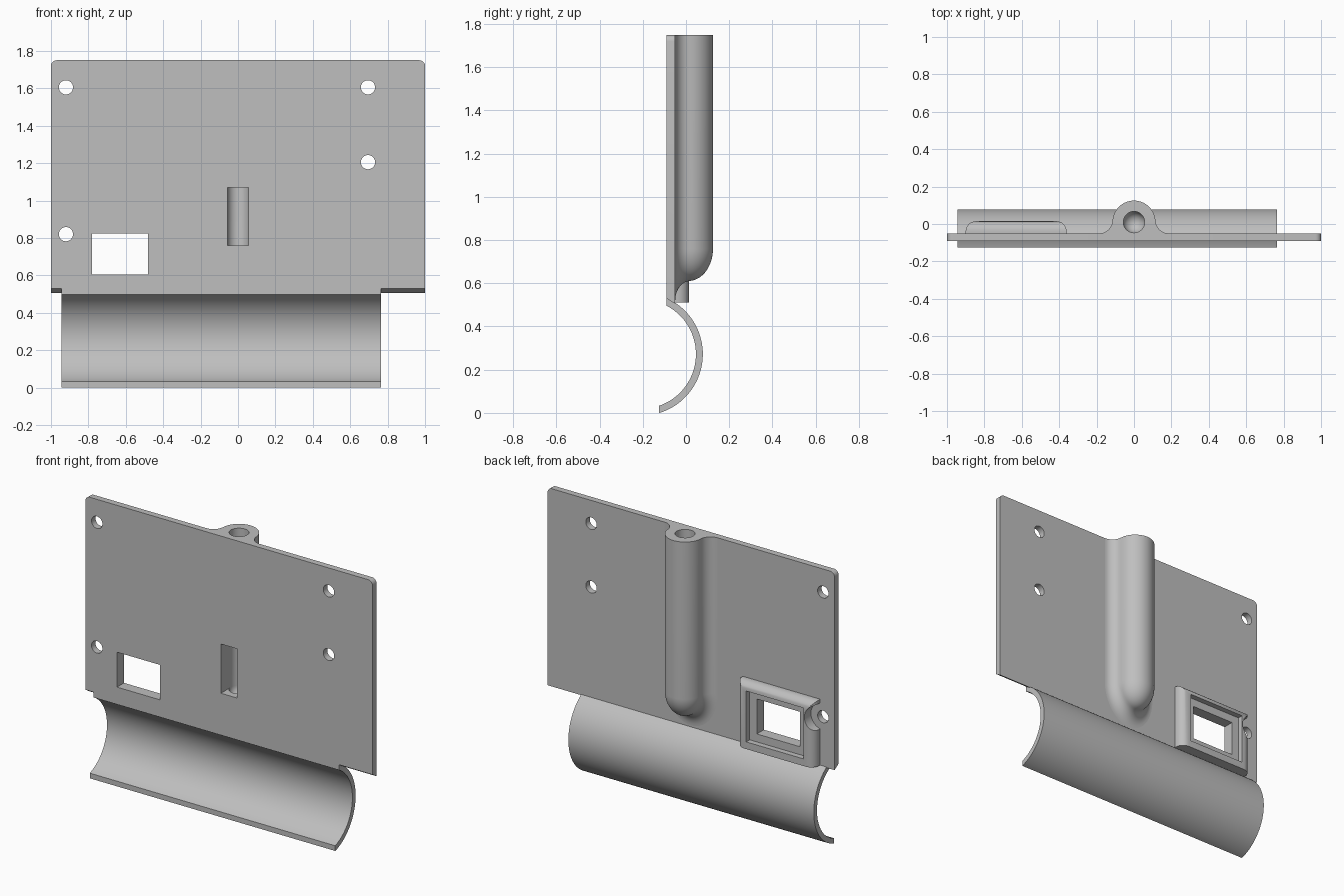
import bpy, bmesh
from math import sin, cos, pi, acos, asin, hypot
from mathutils import Matrix, Vector

if "Cube" in bpy.data.objects:
    bpy.data.objects.remove(bpy.data.objects["Cube"], do_unlink=True)

grey = bpy.data.materials.new("plain_grey")
grey.use_nodes = True
grey.diffuse_color = (0.52, 0.52, 0.52, 1)
grey.node_tree.nodes["Principled BSDF"].inputs["Base Color"].default_value = grey.diffuse_color

FRONT, BACK, TOP = -0.09, -0.05, 1.75      # plate faces
BORE_Y, BORE_R, BORE_END = 0.01, 0.057, 0.76
ARC_Y, ARC_Z, ARC_R, ARC_IN = -0.207, 0.272, 0.285, 0.253


def finish(bm, name):
    bmesh.ops.recalc_face_normals(bm, faces=bm.faces[:])
    me = bpy.data.meshes.new(name)
    bm.to_mesh(me)
    bm.free()
    me.materials.append(grey)
    ob = bpy.data.objects.new(name, me)
    bpy.context.collection.objects.link(ob)
    return ob


def box_mesh(x0, x1, y0, y1, z0, z1):
    bm = bmesh.new()
    size = Matrix.Diagonal((x1 - x0, y1 - y0, z1 - z0, 1))
    mid = Matrix.Translation(((x0 + x1) / 2, (y0 + y1) / 2, (z0 + z1) / 2))
    bmesh.ops.create_cube(bm, size=1, matrix=mid @ size)
    return bm


def box(name, *bounds):
    return finish(box_mesh(*bounds), name)


def pin(name, x, z, r):
    """Cylinder along y."""
    bm = bmesh.new()
    m = Matrix.Translation((x, 0, z)) @ Matrix.Rotation(pi / 2, 4, "X")
    bmesh.ops.create_cone(bm, cap_ends=True, segments=32, radius1=r, radius2=r, depth=0.6, matrix=m)
    return finish(bm, name)


def cut(ob, make, *args):
    """Subtract a temporary cutter."""
    cutter = make("cutter", *args)
    cutter.hide_render = True
    mod = ob.modifiers.new("cut", "BOOLEAN")
    mod.operation, mod.solver, mod.object = "DIFFERENCE", "EXACT", cutter
    bpy.context.view_layer.objects.active = ob
    bpy.ops.object.modifier_apply(modifier=mod.name)
    bpy.data.objects.remove(cutter, do_unlink=True)


def bore(name):
    """Round hole with a hemispherical end."""
    bm = bmesh.new()
    pts = [(0, 1.9), (BORE_R, 1.9)]
    pts += [(BORE_R * cos(i * pi / 16), BORE_END - BORE_R * sin(i * pi / 16)) for i in range(9)]
    vs = [bm.verts.new((r, BORE_Y, z)) for r, z in pts]
    es = [bm.edges.new(p) for p in zip(vs, vs[1:])]
    bmesh.ops.spin(bm, geom=vs + es, cent=(0, BORE_Y, 0), axis=(0, 0, 1), angle=2 * pi, steps=32)
    bmesh.ops.remove_doubles(bm, verts=bm.verts[:], dist=1e-4)
    return finish(bm, name)


# Plate with rounded top corners and a sloped lower edge
bm = box_mesh(-1, 1, FRONT, BACK, 0.505, TOP)
for v in bm.verts:
    if v.co.z < 1 and v.co.y < -0.07:
        v.co.z = 0.53
corners = [e for e in bm.edges if all(v.co.z > 1 for v in e.verts)
           and abs(e.verts[0].co.x - e.verts[1].co.x) < 0.01]
bmesh.ops.bevel(bm, geom=corners, offset=0.03, segments=6, profile=0.5, affect="EDGES")
plate = finish(bm, "plate")

# Half profile of the ridge: round crown, then a fillet to the plate
crown = 0.115
profile = [(crown * sin(a), BORE_Y + crown * cos(a)) for a in [i * 1.48 / 14 for i in range(15)]]
profile += [(0.185 - 0.07 * cos(a), 0.02 - 0.07 * sin(a)) for a in [i * pi / 20 for i in range(1, 11)]]

# Ridge around the bore, with a rounded lower end
bm = bmesh.new()
stretch, steps = 1.3, 32


def section(c, s, z):
    return [bm.verts.new((d * c, y, z - d * s * stretch)) for d, y in profile]


rows = [section(1, 0, TOP)]
rows += [section(cos(i * pi / steps), sin(i * pi / steps), BORE_END) for i in range(steps + 1)]
rows += [section(-1, 0, TOP)]
for a, b in zip(rows, rows[1:]):
    for i in range(len(profile) - 1):
        bm.faces.new((a[i], a[i + 1], b[i + 1], b[i]))
bm.faces.new(rows[0][::-1] + rows[-1][1:])
bm.faces.new([r[-1] for r in rows])
bmesh.ops.remove_doubles(bm, verts=bm.verts[:], dist=1e-5)
ridge = finish(bm, "bore_ridge")
cut(ridge, bore)

# Window frame, rounded on top and sides
bm = box_mesh(-0.90, -0.36, BACK, 0.015, 0.51, 0.925)
rim = [e for e in bm.edges if all(v.co.y > 0 for v in e.verts)
       and any(v.co.z > 0.8 for v in e.verts)]
bmesh.ops.bevel(bm, geom=rim, offset=0.055, segments=8, profile=0.5, affect="EDGES")
frame = finish(bm, "window_frame")
cut(frame, box, -0.83, -0.43, -0.02, 0.2, 0.555, 0.875)

# Openings: window, slot into the bore, screw holes
window = (-0.78, -0.48, -0.3, 0.3, 0.605, 0.825)
slot = (-0.056, 0.056, -0.3, BORE_Y, BORE_END, 1.07)
holes = [(-0.92, 1.605), (0.695, 1.605), (0.695, 1.205), (-0.92, 0.82)]
for ob in (plate, frame):
    cut(ob, box, *window)
for ob in (plate, ridge):
    cut(ob, box, *slot)
for x, z in holes:
    cut(plate, pin, x, z, 0.038)
cut(frame, pin, *holes[-1], 0.085)

# Curved trough below the plate
bm = bmesh.new()


def arc(r, n=40):
    a0 = acos((FRONT - ARC_Y) / r)
    a1 = -acos((-0.125 - ARC_Y) / r)
    angles = [a0 + (a1 - a0) * i / n for i in range(n + 1)]
    return [(ARC_Y + r * cos(a), ARC_Z + r * sin(a)) for a in angles]


outline = arc(ARC_R) + arc(ARC_IN)[::-1]
face = bm.faces.new([bm.verts.new((-0.945, y, max(z, 0))) for y, z in outline])
out = bmesh.ops.extrude_face_region(bm, geom=[face])["geom"]
bmesh.ops.translate(bm, vec=Vector((1.71, 0, 0)),
                    verts=[g for g in out if isinstance(g, bmesh.types.BMVert)])
trough = finish(bm, "trough")

# Smooth the curves, keep the edges sharp
bpy.ops.object.select_all(action="DESELECT")
for ob in (plate, ridge, frame, trough):
    ob.select_set(True)
bpy.context.view_layer.objects.active = plate
bpy.ops.object.shade_smooth_by_angle(angle=0.52)
